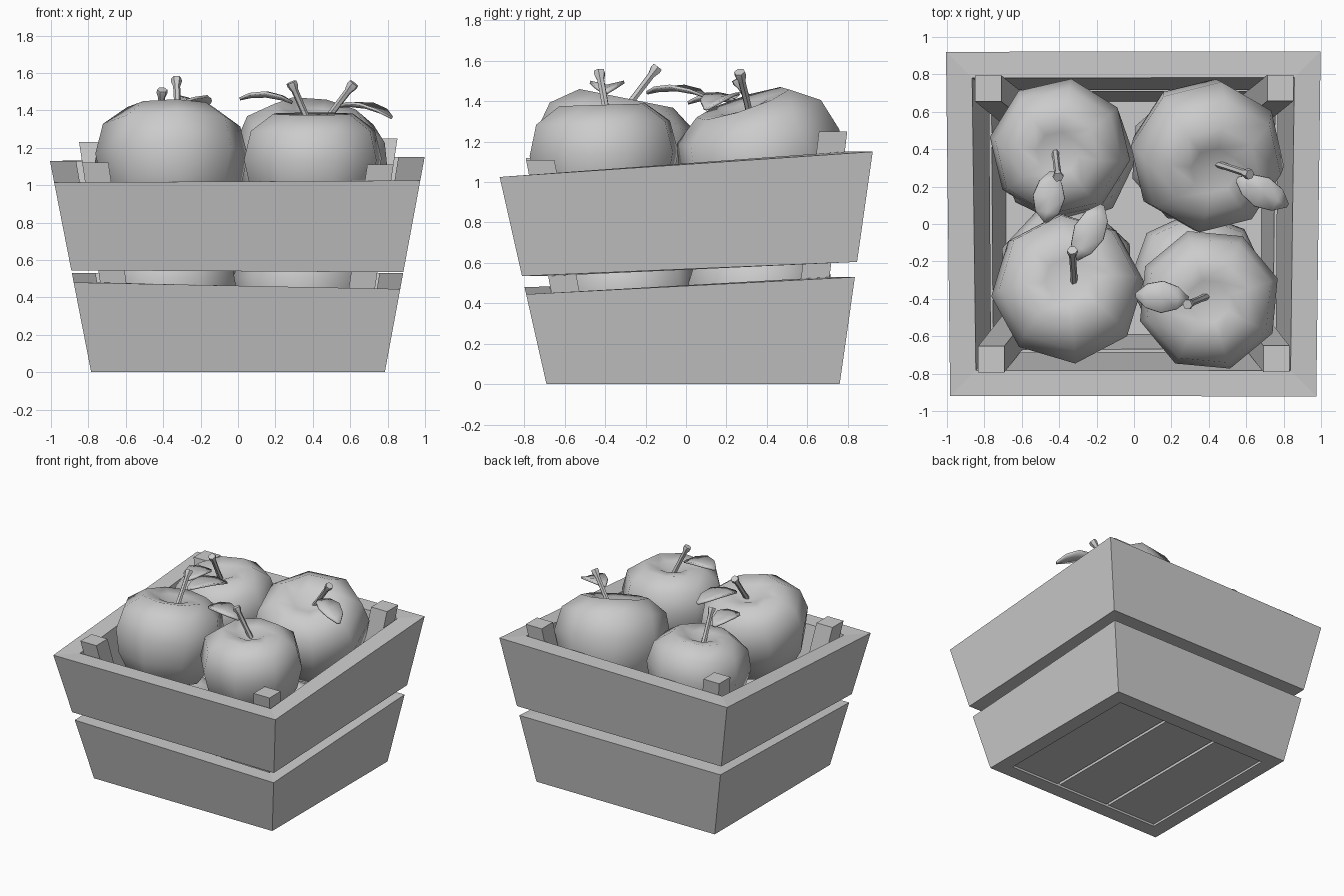
import bpy, bmesh, math
from mathutils import Vector, Matrix

if "Cube" in bpy.data.objects:
    bpy.data.objects.remove(bpy.data.objects["Cube"])


def make(name, rings, caps=True, closed=False, smooth=None):
    """Loft equal-length rings of points into one mesh object."""
    bm = bmesh.new()
    vs = [[bm.verts.new(p) for p in r] for r in rings]
    n, m = len(rings[0]), len(rings)
    for i in range(m if closed else m - 1):
        a, b = vs[i], vs[(i + 1) % m]
        for j in range(n):
            k = (j + 1) % n
            bm.faces.new((a[j], a[k], b[k], b[j]))
    if caps and not closed:
        bm.faces.new(vs[0][::-1])
        bm.faces.new(vs[-1])
    bmesh.ops.remove_doubles(bm, verts=bm.verts, dist=1e-4)
    bmesh.ops.recalc_face_normals(bm, faces=bm.faces)
    return finish(name, bm, smooth)


def finish(name, bm, smooth=None):
    me = bpy.data.meshes.new(name)
    bm.to_mesh(me)
    bm.free()
    ob = bpy.data.objects.new(name, me)
    bpy.context.collection.objects.link(ob)
    if smooth:
        bpy.ops.object.select_all(action='DESELECT')
        ob.select_set(True)
        bpy.context.view_layer.objects.active = ob
        bpy.ops.object.shade_smooth_by_angle(angle=math.radians(smooth))
    return ob


# Crate walls: flared frames, corner heights given as FL, FR, BR, BL
SIDES = ((-1, -1), (1, -1), (1, 1), (-1, 1))


def frame_ring(heights, inset):
    pts = []
    for (sx, sy), z in zip(SIDES, heights):
        t = inset * (0.115 + 0.022 * z)
        x = 0.785 + (0.195 if sx < 0 else 0.185) * z - t
        y = (0.69 + 0.226 * z if sy < 0 else 0.76 + 0.142 * z) - t
        pts.append((sx * x, sy * y, z))
    return pts


for name, lo, hi in (
        ("lower_band", (0, 0, 0, 0), (0.48, 0.445, 0.53, 0.53)),
        ("upper_band", (0.545, 0.535, 0.605, 0.605), (1.015, 1.025, 1.15, 1.13))):
    make(name, [frame_ring(lo, 0), frame_ring(hi, 0),
                frame_ring(hi, 1), frame_ring(lo, 1)], closed=True)

# Corner posts leaning with the walls
for (sx, sy), top, name in zip(SIDES, (1.12, 1.11, 1.25, 1.23), ("front_left", "front_right", "back_right", "back_left")):
    rings = []
    for z in (0.05, top):
        x = 0.665 + 0.15 * z
        y = 0.58 + 0.19 * z if sy < 0 else 0.645 + 0.122 * z
        rings.append([(sx * (x - a), sy * (y - b), z)
                      for a, b in ((0, 0), (0.14, 0), (0.14, 0.14), (0, 0.14))])
    make(name + "_post", rings)

# Floor boards
for i in range(3):
    x0 = -0.685 + i * 0.463
    make("floor_board_%d" % (i + 1),
         [[(x0, -0.595, z), (x0 + 0.44, -0.595, z), (x0 + 0.44, 0.665, z), (x0, 0.665, z)]
          for z in (0.02, 0.08)])

# Apples: eight-sided lathe of a dimpled profile
PROFILE = ((0, -0.78), (0.3, -0.9), (0.65, -0.78), (0.9, -0.38), (1, 0.05),
           (0.9, 0.45), (0.58, 0.68), (0.3, 0.64), (0, 0.5))


def apple(name, centre, r, axis, spin):
    m = (Matrix.Translation(centre) @ Vector(axis).to_track_quat('Z', 'Y').to_matrix().to_4x4()
         @ Matrix.Rotation(spin, 4, 'Z') @ Matrix.Scale(r, 4))
    rings = [[m @ Vector((p * math.cos(j * math.pi / 4), p * math.sin(j * math.pi / 4), h))
              for j in range(8)] for p, h in PROFILE[1:-1]]
    for end, (p, h) in ((0, PROFILE[0]), (len(rings) + 1, PROFILE[-1])):
        rings.insert(end, [m @ Vector((0, 0, h))] * 8)
    bm = bmesh.new()
    vs = [[bm.verts.new(p) for p in r_] for r_ in rings[1:-1]]
    for a, b in zip(vs, vs[1:]):
        for j in range(8):
            k = (j + 1) % 8
            bm.faces.new((a[j], a[k], b[k], b[j]))
    for ring, pole in ((vs[0], rings[0][0]), (vs[-1], rings[-1][0])):
        c = bm.verts.new(pole)
        for j in range(8):
            bm.faces.new((ring[j], ring[(j + 1) % 8], c))
    bmesh.ops.recalc_face_normals(bm, faces=bm.faces)
    finish(name, bm, 60)


def stem(name, base, tip):
    base, tip = Vector(base), Vector(tip)
    q = (tip - base).to_track_quat('Z', 'Y')
    rings = []
    for t, r in ((-0.15, 0.02), (0.3, 0.018), (0.8, 0.019), (0.93, 0.03), (1, 0.028)):
        c = base.lerp(tip, t)
        rings.append([c + q @ Vector((r * math.cos(j * math.pi / 3), r * math.sin(j * math.pi / 3), 0))
                      for j in range(6)])
    make(name, rings, smooth=40)


def leaf(name, root, tip, width=0.17):
    root, tip = Vector(root), Vector(tip)
    side = (tip - root).cross(Vector((0, 0, 1))).normalized()
    bm = bmesh.new()
    rows = []
    for t, w in ((0, 0.15), (0.2, 0.7), (0.5, 1), (0.8, 0.75), (1, 0.15)):
        c = root.lerp(tip, t) + Vector((0, 0, 0.1 * t * (1 - t)))
        rows.append([bm.verts.new(c + side * (s * w * width / 2) + Vector((0, 0, 0.02 * w * abs(s))))
                     for s in (-1, 0, 1)])
    for a, b in zip(rows, rows[1:]):
        for j in range(2):
            bm.faces.new((a[j], a[j + 1], b[j + 1], b[j]))
    bmesh.ops.recalc_face_normals(bm, faces=bm.faces)
    ob = finish(name, bm, 40)
    s = ob.modifiers.new("thickness", 'SOLIDIFY')
    s.thickness = 0.014
    s.offset = 0


# Top layer: centre, radius, axis, spin, stem base and tip, leaf root and tip
TOP = {
    "front_left": ((-0.355, -0.35, 1.14), 0.41, (0, 0.2, 1), 0.1,
                   (-0.32, -0.30, 1.36), (-0.33, -0.14, 1.57), (-0.31, -0.19, 1.44), (-0.17, 0.10, 1.42)),
    "front_right": ((0.4, -0.405, 1.12), 0.385, (0, -0.03, 1), 0.3,
                    (0.38, -0.39, 1.33), (0.285, -0.43, 1.55), (0.29, -0.40, 1.44), (0.01, -0.38, 1.46)),
    "back_right": ((0.39, 0.37, 1.12), 0.42, (0.15, -0.33, 1), 0.2,
                   (0.45, 0.32, 1.32), (0.62, 0.265, 1.545), (0.55, 0.24, 1.42), (0.82, 0.10, 1.36)),
    "back_left": ((-0.395, 0.405, 1.09), 0.38, (-0.05, -0.1, 1), 0.3,
                  (-0.42, 0.37, 1.30), (-0.405, 0.25, 1.51), (-0.44, 0.28, 1.38), (-0.47, 0.01, 1.39)),
}
for n, (c, r, ax, spin, s0, s1, l0, l1) in TOP.items():
    apple(n + "_apple", c, r, ax, spin)
    stem(n + "_stem", s0, s1)
    leaf(n + "_leaf", l0, l1)

# Bottom layer of apples, glimpsed through the slot
for i, (x, y, sp) in enumerate(((-0.36, -0.26, 0.2), (0.34, -0.3, 0.6),
                                (0.34, 0.36, 0.1), (-0.36, 0.36, 0.5))):
    apple("lower_apple_%d" % (i + 1), (x, y, 0.46), 0.37, (0.05, 0.08, 1), sp)
